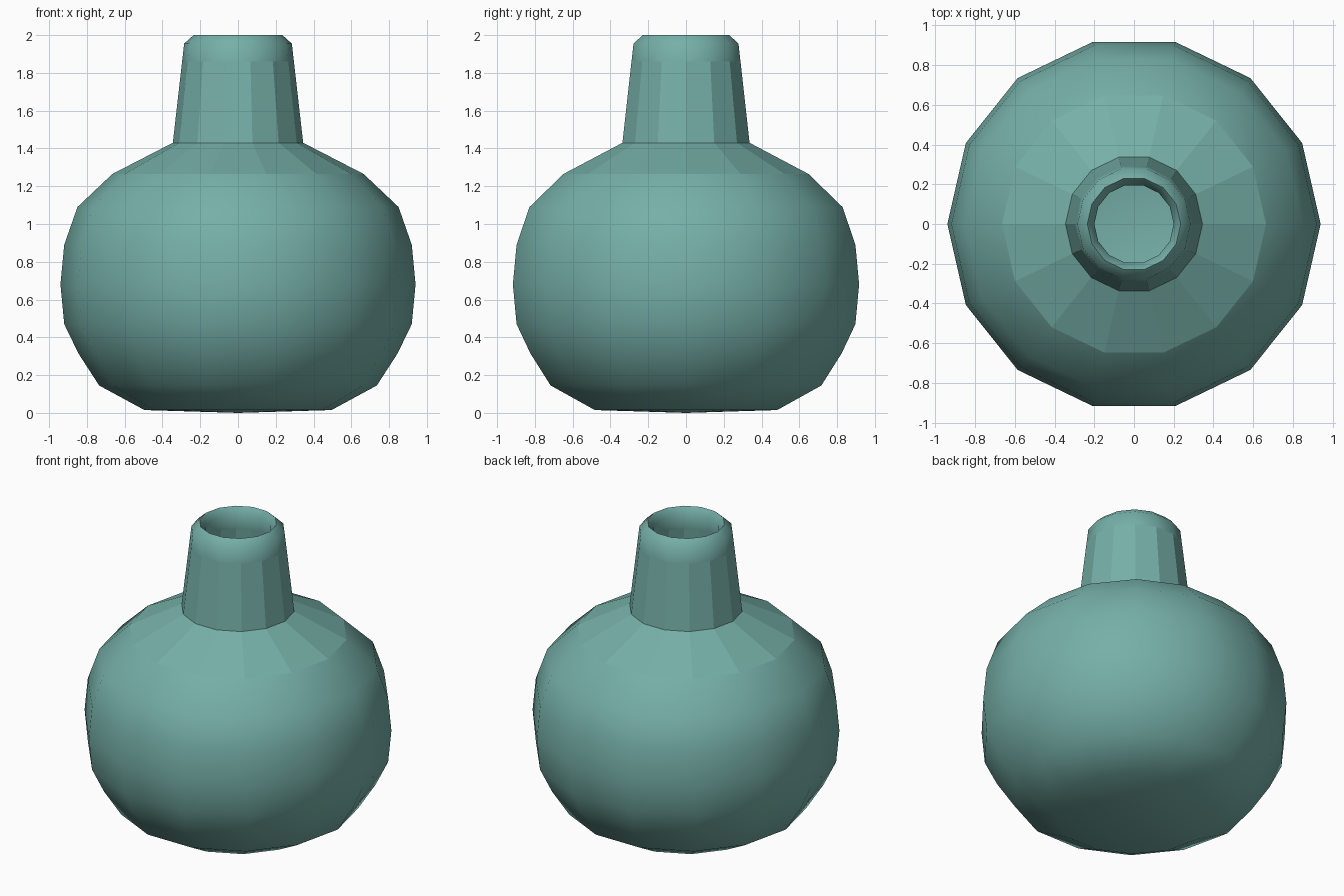
import bpy, bmesh, math

if "Cube" in bpy.data.objects:
    bpy.data.objects.remove(bpy.data.objects["Cube"])

SIDES = 14

# Profile (radius, height, smooth flag of the band leading to the next point),
# running from the underside up the outside, over the lip and down the inside
profile = [
    (0.0, 0.0, True), (0.495, 0.015, True), (0.735, 0.145, True),
    (0.845, 0.315, True), (0.92, 0.47, True), (0.94, 0.68, True),
    (0.92, 0.89, True), (0.85, 1.09, True), (0.665, 1.265, False),
    (0.345, 1.43, False), (0.296, 1.86, True), (0.285, 1.955, True),
    (0.235, 2.0, True), (0.2, 1.955, True), (0.211, 1.86, False),
    (0.265, 1.375, False), (0.625, 1.185, True), (0.78, 1.04, True),
    (0.838, 0.87, True), (0.855, 0.68, True), (0.838, 0.49, True),
    (0.77, 0.36, True), (0.68, 0.21, True), (0.48, 0.1, True),
    (0.0, 0.085, True),
]


def revolve(name, points, sides):
    bm = bmesh.new()
    rings = []
    for r, z, _ in points:
        if r == 0:
            rings.append([bm.verts.new((0, 0, z))] * sides)
        else:
            rings.append([bm.verts.new((r * math.cos(math.tau * i / sides),
                                        r * math.sin(math.tau * i / sides), z))
                          for i in range(sides)])
    for (lower, upper, point) in zip(rings, rings[1:], points):
        for i in range(sides):
            j = (i + 1) % sides
            # dict.fromkeys drops the doubled pole vertex
            corners = dict.fromkeys((lower[i], lower[j], upper[j], upper[i]))
            bm.faces.new(list(corners)).smooth = point[2]
    bmesh.ops.recalc_face_normals(bm, faces=bm.faces)
    # crisp creases at neck base
    for e in bm.edges:
        if len(e.link_faces) == 2 and e.calc_face_angle() > math.radians(60):
            e.smooth = False
    mesh = bpy.data.meshes.new(name)
    bm.to_mesh(mesh)
    bm.free()
    obj = bpy.data.objects.new(name, mesh)
    bpy.context.collection.objects.link(obj)
    return obj


# Hollow vase
vase = revolve("vase", profile, SIDES)
glaze = bpy.data.materials.new("teal_glaze")
glaze.diffuse_color = (0.18, 0.43, 0.39, 1)
glaze.use_nodes = True
glaze.node_tree.nodes["Principled BSDF"].inputs["Base Color"].default_value = glaze.diffuse_color
vase.data.materials.append(glaze)
